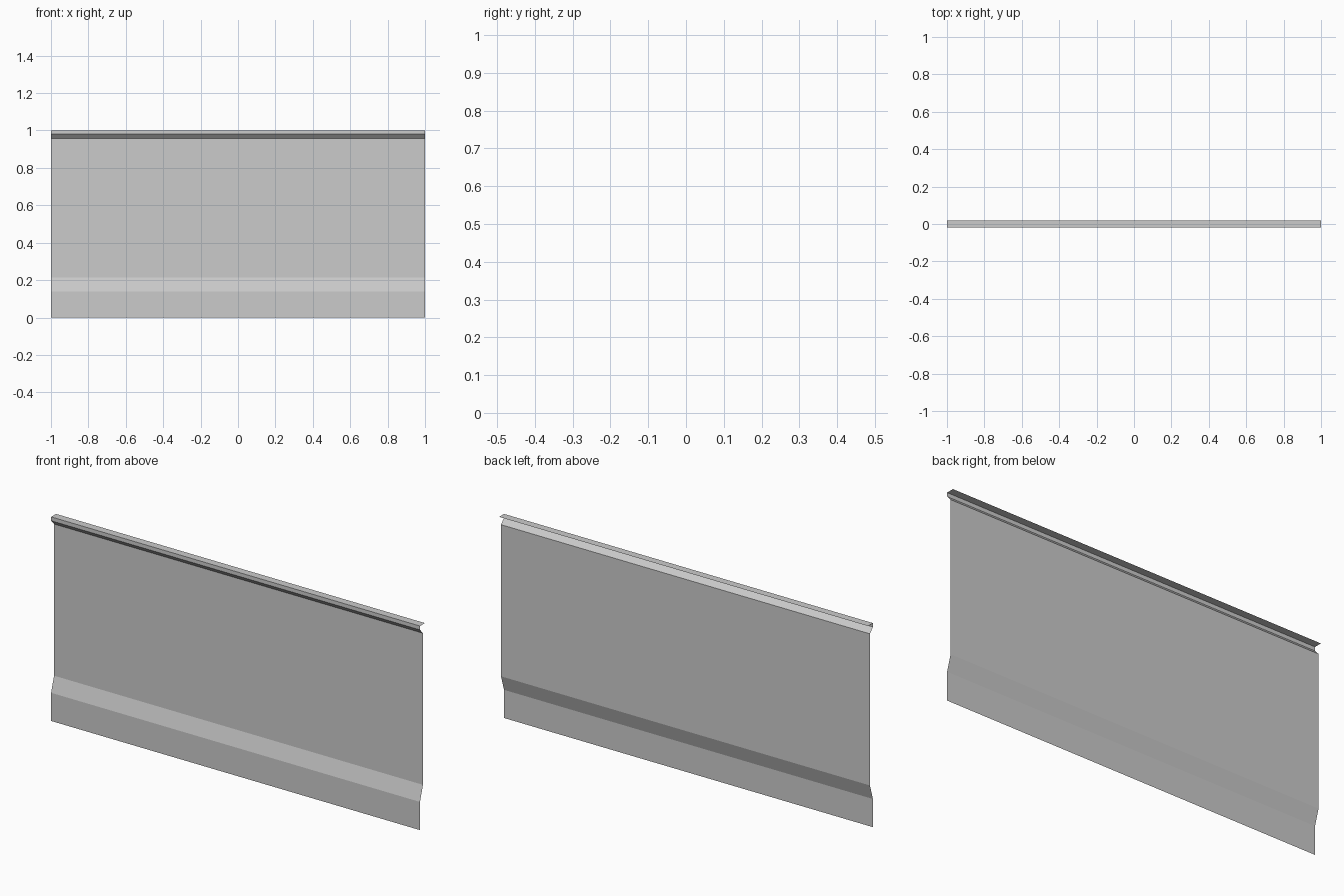
import bpy
import bmesh

if "Cube" in bpy.data.objects:
    bpy.data.objects.remove(bpy.data.objects["Cube"])

# Folded sheet cross-section (y, z), from the bottom edge up to the top flange
PROFILE = [
    (-0.019, 0.0),    # bottom skirt
    (-0.019, 0.138),
    (0.004, 0.213),   # main panel, set back
    (0.004, 0.956),
    (-0.019, 0.981),  # front lip
    (-0.019, 1.0),
    (0.019, 1.0),     # back edge of top flange
]


def extrude_sheet(name, profile, half_length):
    """Open single-sided sheet swept along x."""
    bm = bmesh.new()
    rows = [[bm.verts.new((x, y, z)) for y, z in profile]
            for x in (-half_length, half_length)]
    left, right = rows
    for i in range(len(profile) - 1):
        bm.faces.new((left[i], right[i], right[i + 1], left[i + 1]))
    mesh = bpy.data.meshes.new(name)
    bm.to_mesh(mesh)
    bm.free()
    obj = bpy.data.objects.new(name, mesh)
    bpy.context.collection.objects.link(obj)
    return obj


# Thin folded wall panel
extrude_sheet("folded_wall_panel", PROFILE, 1.0)
